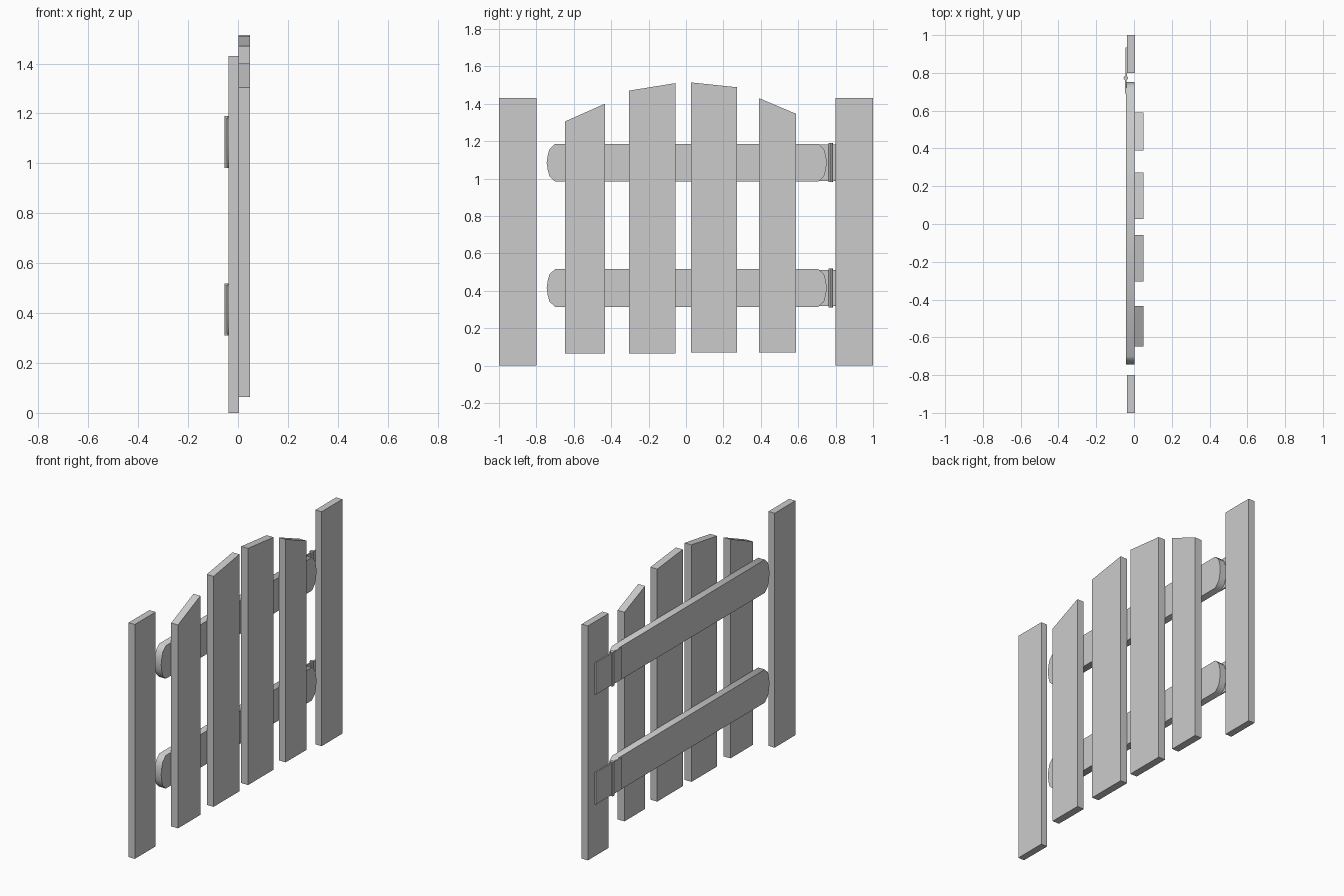
import bpy
import bmesh
import math

cube = bpy.data.objects.get("Cube")
if cube:
    bpy.data.objects.remove(cube, do_unlink=True)

# One plain grey for the whole gate
grey = bpy.data.materials.new("plain_grey")
grey.use_nodes = True
COLOUR = (0.6, 0.6, 0.6, 1.0)
grey.diffuse_color = COLOUR
grey.node_tree.nodes["Principled BSDF"].inputs["Base Color"].default_value = COLOUR


def finish(name, bm):
    bmesh.ops.recalc_face_normals(bm, faces=bm.faces)
    mesh = bpy.data.meshes.new(name)
    bm.to_mesh(mesh)
    bm.free()
    mesh.materials.append(grey)
    obj = bpy.data.objects.new(name, mesh)
    bpy.context.collection.objects.link(obj)
    return obj


def board(name, outline, x0, x1):
    """Extrude a (y, z) outline from x0 to x1."""
    bm = bmesh.new()
    face = bm.faces.new([bm.verts.new((x0, y, z)) for y, z in outline])
    new = bmesh.ops.extrude_face_region(bm, geom=[face])["geom"]
    verts = [v for v in new if isinstance(v, bmesh.types.BMVert)]
    bmesh.ops.translate(bm, verts=verts, vec=(x1 - x0, 0, 0))
    return finish(name, bm)


def rect(y0, y1, z0, z1):
    return [(y0, z0), (y1, z0), (y1, z1), (y0, z1)]


# Posts
board("front_post", rect(-1.0, -0.8, 0, 1.43), -0.038, 0.004)
board("back_post", rect(0.8, 1.0, 0, 1.43), -0.038, 0.004)

# Pickets with slanted tops: y0, y1, bottom, top at y0, top at y1
pickets = [
    (-0.648, -0.433, 0.064, 1.305, 1.400),
    (-0.305, -0.057, 0.064, 1.470, 1.510),
    (0.027, 0.273, 0.070, 1.514, 1.488),
    (0.390, 0.589, 0.070, 1.430, 1.346),
]
for i, (y0, y1, b, t0, t1) in enumerate(pickets, 1):
    board(f"picket_{i}", [(y0, b), (y1, b), (y1, t1), (y0, t0)], 0.003, 0.049)

# Rails with blunt rounded ends, each hung on a hinge
END = [(-0.045, -1.0), (-0.015, -0.72), (-0.006, -0.4), (0, 0),
       (-0.006, 0.4), (-0.015, 0.72), (-0.045, 1.0)]
for label, z in (("lower", 0.415), ("upper", 1.085)):
    h = 0.101
    outline = [(0.753 + dy, z + h * s) for dy, s in END]
    outline += [(-0.745 - dy, z + h * s) for dy, s in reversed(END)]
    rail = board(f"{label}_rail", outline, -0.042, 0.003)
    # Soft shading round the ends only
    bpy.ops.object.select_all(action="DESELECT")
    rail.select_set(True)
    bpy.context.view_layer.objects.active = rail
    bpy.ops.object.shade_smooth_by_angle(angle=math.radians(50))

    # Hinge leaves on the rail and on the post
    board(f"{label}_hinge_rail_leaf", rect(0.69, 0.772, z - 0.097, z + 0.097), -0.048, -0.040)
    board(f"{label}_hinge_post_leaf", rect(0.772, 0.935, z - 0.097, z + 0.097), -0.046, -0.037)

    # Hinge pin barrel
    ring = [(-0.043 + 0.012 * math.cos(k * math.pi / 4),
             0.773 + 0.012 * math.sin(k * math.pi / 4)) for k in range(8)]
    bm = bmesh.new()
    face = bm.faces.new([bm.verts.new((x, y, z - 0.104)) for x, y in ring])
    new = bmesh.ops.extrude_face_region(bm, geom=[face])["geom"]
    bmesh.ops.translate(bm, verts=[v for v in new if isinstance(v, bmesh.types.BMVert)],
                        vec=(0, 0, 0.208))
    finish(f"{label}_hinge_barrel", bm)
